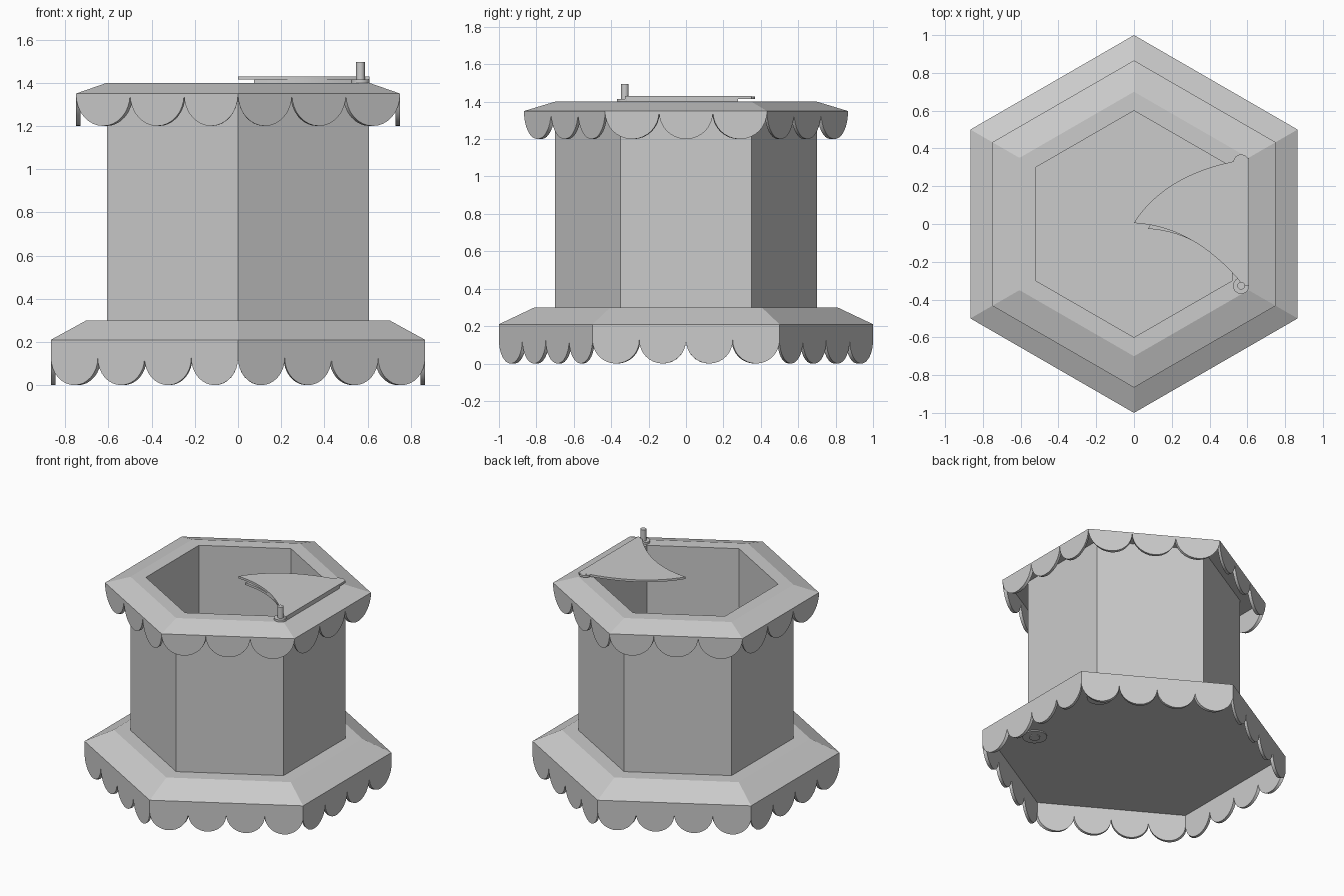
import bpy, bmesh, math
from mathutils import Matrix, Vector

if "Cube" in bpy.data.objects:
    bpy.data.objects.remove(bpy.data.objects["Cube"])

mat = bpy.data.materials.new("plain grey")
mat.diffuse_color = (0.6, 0.6, 0.6, 1)
mat.use_nodes = True
mat.node_tree.nodes["Principled BSDF"].inputs["Base Color"].default_value = mat.diffuse_color


def finish(name, bm, smooth=False):
    bmesh.ops.recalc_face_normals(bm, faces=bm.faces[:])
    me = bpy.data.meshes.new(name)
    bm.to_mesh(me)
    bm.free()
    me.materials.append(mat)
    ob = bpy.data.objects.new(name, me)
    bpy.context.scene.collection.objects.link(ob)
    if smooth:
        bpy.ops.object.select_all(action='DESELECT')
        ob.select_set(True)
        bpy.context.view_layer.objects.active = ob
        bpy.ops.object.shade_smooth_by_angle(angle=math.radians(30))
    return ob


def prism(bm, lower, upper):
    """Closed solid between two matching outlines."""
    a = [bm.verts.new(p) for p in lower]
    b = [bm.verts.new(p) for p in upper]
    n = len(a)
    bm.faces.new(a[::-1])
    bm.faces.new(b)
    for i in range(n):
        j = (i + 1) % n
        bm.faces.new((a[i], a[j], b[j], b[i]))


# Hollow hexagonal tower with flared base and rim
profile = [(1, .2), (1, .21), (.81, .3), (.7, .3), (.7, 1.35), (.866, 1.35),
           (.7, 1.4), (.6, 1.4), (.6, .3)]
bm = bmesh.new()
rings = []
for r, z in profile:
    rings.append([bm.verts.new((r * math.cos(math.radians(30 + 60 * k)),
                                r * math.sin(math.radians(30 + 60 * k)), z)) for k in range(6)])
for lo, hi in zip(rings, rings[1:]):
    for k in range(6):
        m = (k + 1) % 6
        bm.faces.new((lo[k], lo[m], hi[m], hi[k]))
bm.faces.new(rings[0][::-1])
bm.faces.new(rings[-1])
finish("hexagonal_tower", bm)


# Scalloped skirts, one mitred strip on each of the six sides
def skirt(name, R, count, z_low, z_top, thick=0.02, seg=16):
    bm = bmesh.new()
    ap = R * math.cos(math.pi / 6)
    w = R / count
    outline = [(R / 2, z_top), (-R / 2, z_top)]
    for i in range(count):
        c = -R / 2 + w * (i + .5)
        for s in range(0 if i == 0 else 1, seg + 1):
            t = math.pi * s / seg
            outline.append((c - w / 2 * math.cos(t), z_low + w / 2 * (1 - math.sin(t))))
    shrink = (ap - thick) / ap
    for k in range(6):
        rot = Matrix.Rotation(math.radians(60 * k), 3, 'Z')
        prism(bm, [rot @ Vector((ap, u, z)) for u, z in outline],
              [rot @ Vector((ap - thick, u * shrink, z)) for u, z in outline])
    finish(name, bm, True)


skirt("base_scallops", 1.0, 4, 0.0, 0.2)
skirt("rim_scallops", 0.866, 3, 1.2, 1.35)

# Curved iris blade: the upper arc is the lower arc turned by 60 degrees
PIN = Vector((0.567, -0.327, 0))
TAB = Vector((0.567, 0.327, 0))


def arc(n=14):
    p0, p1, p2 = Vector((0, .005, 0)), Vector((.30, -.01, 0)), Vector((.545, -.285, 0))
    return [(1 - t) ** 2 * p0 + 2 * t * (1 - t) * p1 + t * t * p2
            for t in (i / n for i in range(n + 1))]


low = arc()
up = [Matrix.Rotation(math.radians(60), 3, 'Z') @ p for p in low][1:]
blade = low + [Vector((.575, -.325, 0)), Vector((.608, -.325, 0)), Vector((.608, .35, 0)),
               Vector((.57, .35, 0))] + up[::-1]
bm = bmesh.new()
prism(bm, [p + Vector((0, 0, 1.415)) for p in blade], [p + Vector((0, 0, 1.43)) for p in blade])
finish("iris_blade", bm, True)

# Lower layer of the blade, drawn in from the tip and far corner
anchor = Vector((.608, -.25, 0))
inner = [anchor + (p - anchor) * .88 for p in blade]
bm = bmesh.new()
prism(bm, [p + Vector((0, 0, 1.4)) for p in inner], [p + Vector((0, 0, 1.416)) for p in inner])
finish("blade_under_layer", bm, True)


def disc(name, pos, r, z0, z1):
    bm = bmesh.new()
    bmesh.ops.create_cone(bm, cap_ends=True, segments=32, radius1=r, radius2=r, depth=z1 - z0,
                          matrix=Matrix.Translation((pos.x, pos.y, (z0 + z1) / 2)))
    finish(name, bm, True)


# Hinge pin, tabs and underside bosses
disc("hinge_disc", PIN, .043, 1.4, 1.415)
disc("hinge_pin", PIN, .02, 1.41, 1.495)
disc("blade_tab", TAB, .041, 1.415, 1.429)
for side, pos in (("front", PIN), ("back", TAB)):
    disc(side + "_underside_boss", pos, .08, .192, .201)
    disc(side + "_underside_stud", pos, .035, .186, .195)
